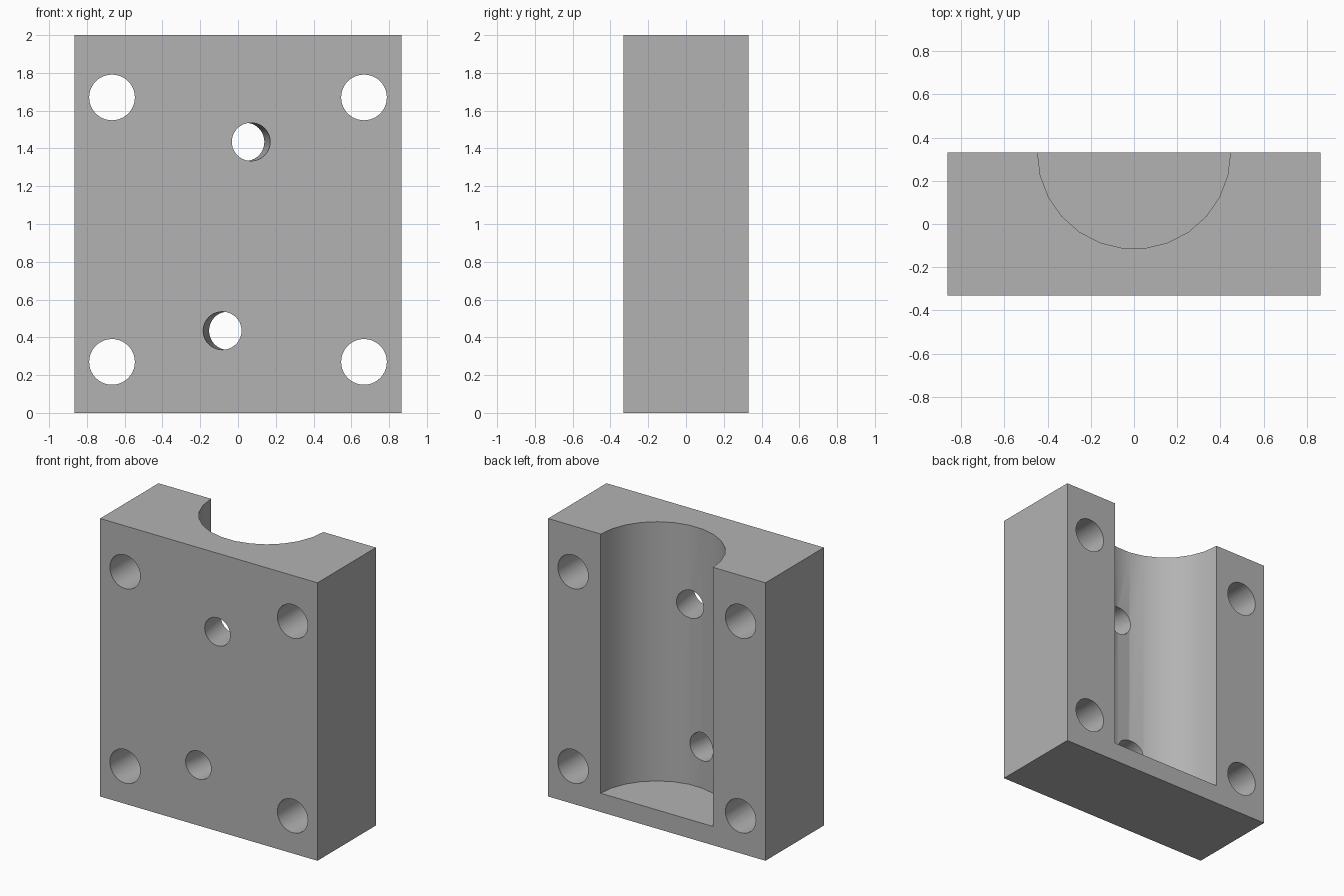
import bpy, bmesh
from math import cos, sin, pi, radians
from mathutils import Vector

default = bpy.data.objects.get("Cube")
if default:
    bpy.data.objects.remove(default, do_unlink=True)

WIDTH, DEPTH, HEIGHT = 1.73, 0.664, 2.0
FRONT, BACK = -DEPTH / 2, DEPTH / 2

grey = bpy.data.materials.new("machined grey")
grey.use_nodes = True
colour = (0.45, 0.45, 0.45, 1)
grey.diffuse_color = colour
grey.node_tree.nodes["Principled BSDF"].inputs["Base Color"].default_value = colour


def make_object(name, bm):
    bmesh.ops.recalc_face_normals(bm, faces=bm.faces)
    mesh = bpy.data.meshes.new(name)
    bm.to_mesh(mesh)
    bm.free()
    mesh.materials.append(grey)
    obj = bpy.data.objects.new(name, mesh)
    bpy.context.collection.objects.link(obj)
    return obj


def rod(name, start, end, radius, sides):
    """Closed prism running from start to end."""
    start, end = Vector(start), Vector(end)
    turn = (end - start).to_track_quat('Z', 'Y')
    if abs((end - start).normalized().z) > 0.99:
        turn.identity()
    bm = bmesh.new()
    angles = [2 * pi * i / sides for i in range(sides)]
    ring = [bm.verts.new(start + turn @ Vector((radius * cos(a), radius * sin(a), 0)))
            for a in angles]
    base = bm.faces.new(ring)
    cap = bmesh.ops.extrude_face_region(bm, geom=[base], use_keep_orig=True)
    top = [v for v in cap["geom"] if isinstance(v, bmesh.types.BMVert)]
    bmesh.ops.translate(bm, verts=top, vec=end - start)
    return make_object(name, bm)


# Solid block
bm = bmesh.new()
bmesh.ops.create_cube(bm, size=1)
bmesh.ops.scale(bm, vec=(WIDTH, DEPTH, HEIGHT), verts=bm.verts)
bmesh.ops.translate(bm, vec=(0, 0, HEIGHT / 2), verts=bm.verts)
block = make_object("clamp_block", bm)

# Half-round channel in the back, open at the top, closed by a floor
cutters = [rod("channel_cutter", (0, BACK, 0.135), (0, BACK, HEIGHT + 0.2), 0.447, 26)]

# Four corner bolt holes
for x in (-0.667, 0.667):
    for z in (0.27, 1.67):
        cutters.append(rod("bolt_hole_cutter", (x, FRONT - 0.1, z),
                           (x, BACK + 0.1, z), 0.121, 40))

# Two slanted holes from the front into the channel
SLANT = 0.13
for x, z, side in ((0.069, 1.435, 1), (-0.083, 0.435, -1)):
    start = (x + side * SLANT * 0.1, FRONT - 0.1, z)
    end = (x - side * SLANT * 0.4, FRONT + 0.4, z)
    cutters.append(rod("slanted_hole_cutter", start, end, 0.101, 40))

for cutter in cutters:
    mod = block.modifiers.new("cut", 'BOOLEAN')
    mod.operation = 'DIFFERENCE'
    mod.solver = 'EXACT'
    mod.object = cutter
    cutter.hide_render = True

# Bake the cuts and remove the cutters
bpy.context.view_layer.update()
baked = bpy.data.meshes.new_from_object(
    block.evaluated_get(bpy.context.evaluated_depsgraph_get()))
block.modifiers.clear()
block.data = baked
for cutter in cutters:
    bpy.data.objects.remove(cutter, do_unlink=True)

bpy.ops.object.select_all(action='DESELECT')
block.select_set(True)
bpy.context.view_layer.objects.active = block
bpy.ops.object.shade_smooth_by_angle(angle=radians(30))
